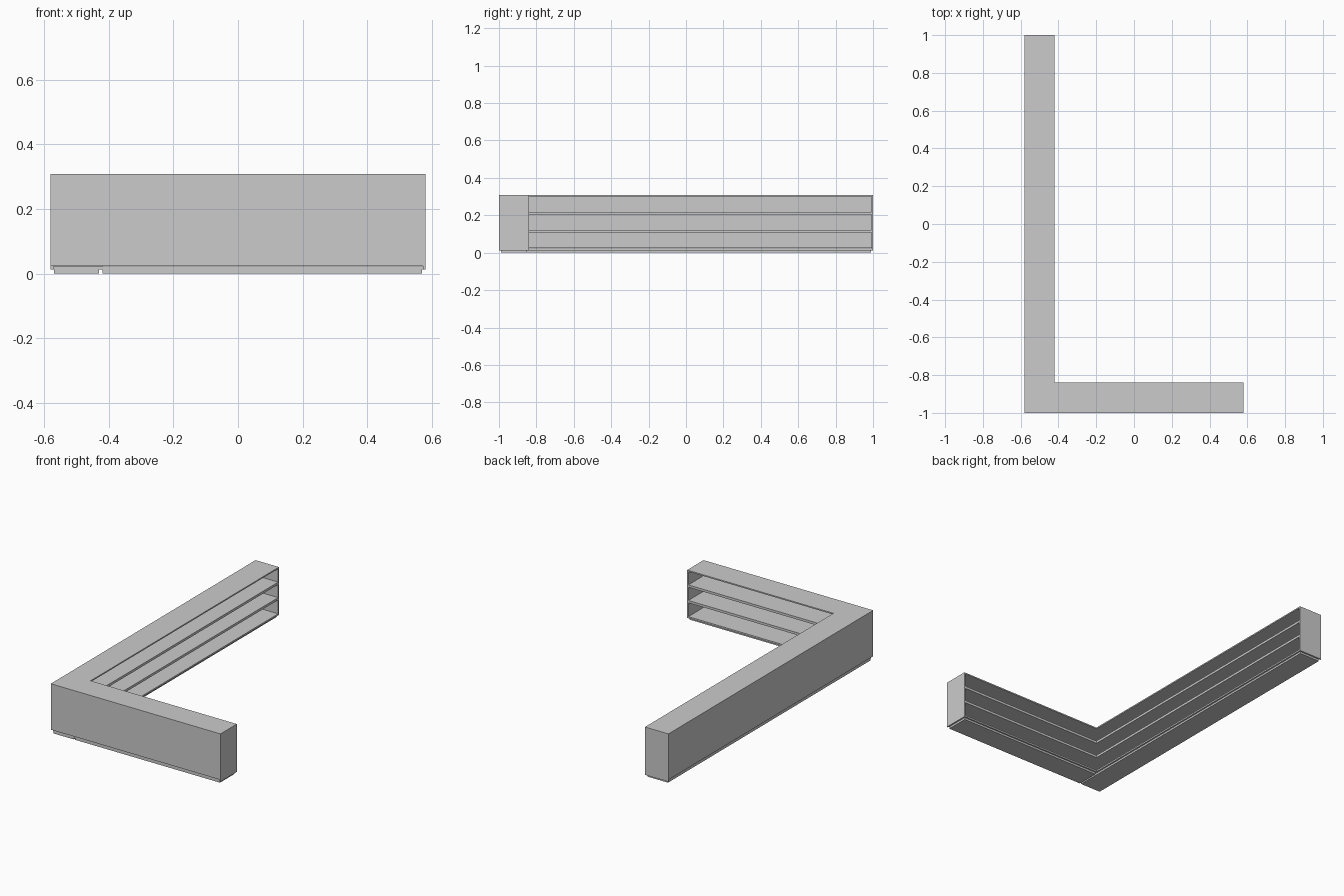
import bpy, bmesh

if "Cube" in bpy.data.objects:
    bpy.data.objects.remove(bpy.data.objects["Cube"])

X0, X1, Y0, Y1 = -0.58, 0.58, -1.0, 1.0   # overall footprint
D = 0.16                                   # depth of each leg
T = 0.008                                  # panel thickness
Z0, Z1 = 0.012, 0.308                      # cabinet bottom and top


def prism(name, pts, z0, z1):
    """Extrude a flat outline from z0 up to z1."""
    bm = bmesh.new()
    face = bm.faces.new([bm.verts.new((x, y, z0)) for x, y in pts])
    new = bmesh.ops.extrude_face_region(bm, geom=[face])["geom"]
    bmesh.ops.translate(bm, vec=(0, 0, z1 - z0),
                        verts=[v for v in new if isinstance(v, bmesh.types.BMVert)])
    bmesh.ops.recalc_face_normals(bm, faces=bm.faces)
    mesh = bpy.data.meshes.new(name)
    bm.to_mesh(mesh)
    bm.free()
    ob = bpy.data.objects.new(name, mesh)
    bpy.context.collection.objects.link(ob)
    return ob


def box(name, x0, x1, y0, y1, z0, z1):
    return prism(name, [(x0, y0), (x1, y0), (x1, y1), (x0, y1)], z0, z1)


def ell(name, z0, z1, inset=0.0):
    """L-shaped board, inset from the outer walls and the two end walls."""
    i = inset
    return prism(name, [(X0 + i, Y0 + i), (X1 - i, Y0 + i), (X1 - i, Y0 + D),
                        (X0 + D, Y0 + D), (X0 + D, Y1 - i), (X0 + i, Y1 - i)], z0, z1)


# Top and continuous L-shaped shelves, open towards the inner corner
ell("counter_top", Z1 - T, Z1)
ell("upper_shelf", 0.203, 0.218, T)
ell("lower_shelf", 0.107, 0.122, T)
ell("bottom_board", Z0, 0.022, T)

# Outer walls and end walls
ZT = Z1 - T
box("long_back_panel", X0, X0 + T, Y0, Y1 - T, 0.024, ZT)
box("front_panel", X0 + T, X1 - T, Y0, Y0 + T, 0.024, ZT)
box("long_leg_end", X0, X0 + D, Y1 - T, Y1, Z0, ZT)
box("short_leg_end", X1 - T, X1, Y0, Y0 + D, Z0, ZT)

# Recessed plinths, one under each leg with a small gap between
box("long_plinth", X0 + 0.01, X0 + D - 0.01, Y0 + 0.01, Y1 - 0.01, 0, Z0)
box("short_plinth", X0 + D, X1 - 0.01, Y0 + 0.01, Y0 + D - 0.01, 0, Z0)
